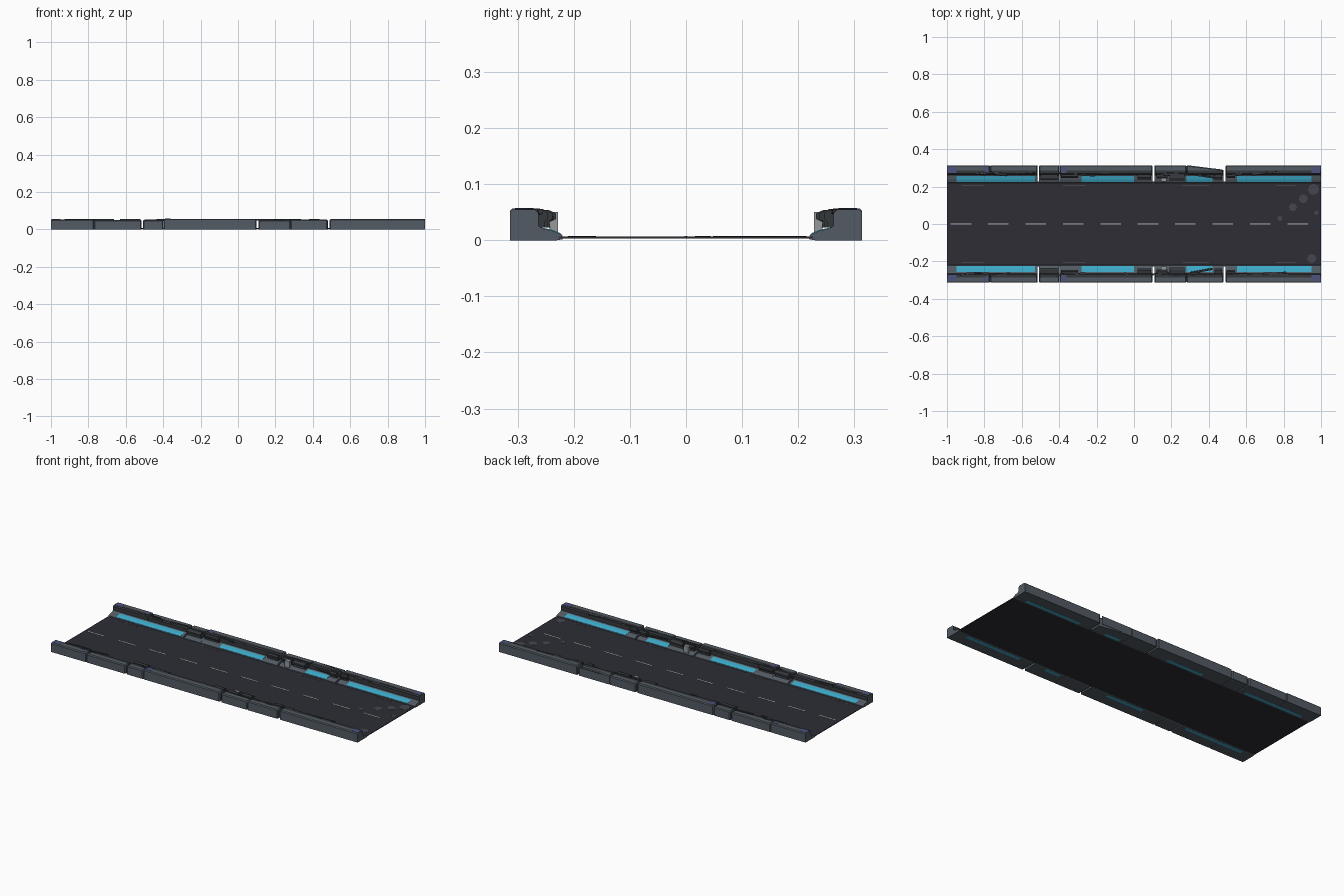
import bpy, bmesh, math, random
from mathutils import Matrix, Vector

if "Cube" in bpy.data.objects:
    bpy.data.objects.remove(bpy.data.objects["Cube"])

random.seed(4)


def material(name, rgb):
    m = bpy.data.materials.new(name)
    m.diffuse_color = (*rgb, 1)
    m.use_nodes = True
    m.node_tree.nodes["Principled BSDF"].inputs["Base Color"].default_value = m.diffuse_color
    return m


ASPHALT = material("dark asphalt", (0.026, 0.026, 0.036))
GREY = material("slate grey", (0.085, 0.105, 0.125))
DARK = material("charcoal", (0.036, 0.04, 0.046))
CYAN = material("cyan light", (0.045, 0.40, 0.58))
WHITE = material("line white", (0.55, 0.55, 0.56))
BLUE = material("faded blue", (0.075, 0.085, 0.21))
PATCH = material("road patch grey", (0.06, 0.06, 0.075))
PALE = material("pale grey", (0.30, 0.32, 0.33))


def make(name, bm, *mats):
    bmesh.ops.recalc_face_normals(bm, faces=bm.faces)
    me = bpy.data.meshes.new(name)
    bm.to_mesh(me)
    bm.free()
    for m in mats:
        me.materials.append(m)
    ob = bpy.data.objects.new(name, me)
    bpy.context.collection.objects.link(ob)
    return ob


def add_box(bm, lo, hi, turn=0.0, tilt=0.0):
    lo, hi = Vector(lo), Vector(hi)
    size = hi - lo
    mat = (Matrix.Translation((lo + hi) / 2) @ Matrix.Rotation(turn, 4, 'Z')
           @ Matrix.Rotation(tilt, 4, 'X') @ Matrix.Diagonal((*size, 1)))
    return bmesh.ops.create_cube(bm, size=1, matrix=mat)


def loft(bm, rings):
    """Skin matching closed rings and cap both ends."""
    vs = [[bm.verts.new(p) for p in r] for r in rings]
    n = len(vs[0])
    for a, b in zip(vs, vs[1:]):
        for i in range(n):
            j = (i + 1) % n
            bm.faces.new((a[i], a[j], b[j], b[i]))
    bm.faces.new(vs[0])
    bm.faces.new(vs[-1])


# Road deck
bm = bmesh.new()
add_box(bm, (-1, -0.226, 0.003), (1, 0.226, 0.0065))
make("road_deck", bm, ASPHALT)

# Centre dashes and broken edge lines
bm = bmesh.new()
for i in range(10):
    x = -0.98 + i * 0.2
    add_box(bm, (x, -0.003, 0.0065), (x + 0.11, 0.003, 0.0075))
make("centre_dashes", bm, WHITE)
bm = bmesh.new()
for s in (1, -1):
    for x0, x1 in ((-0.92, -0.80), (-0.38, -0.26), (0.26, 0.40), (0.76, 0.87)):
        y = s * 0.205
        add_box(bm, (x0, y - 0.003, 0.0065), (x1, y + 0.003, 0.0073))
make("worn_edge_lines", bm, PATCH)

# Round worn spots near one end of the road
bm = bmesh.new()
for x, y, r in ((0.78, 0.03, 0.014), (0.85, 0.09, 0.022), (0.905, 0.135, 0.024),
                (0.96, 0.185, 0.03), (0.95, -0.185, 0.025), (0.975, 0.06, 0.012)):
    bmesh.ops.create_cone(bm, cap_ends=True, segments=8, radius1=r, radius2=r,
                          depth=0.001, matrix=Matrix.Translation((x, y, 0.007)))
make("road_spots", bm, PATCH)


def profile(x, s, h, inset, outer=0.314):
    """Barrier cross-section: tall outer wall with a low inner foot."""
    o, t = outer - inset, h - inset
    pts = ((o, 0), (o, t - 0.005), (o - 0.005, t), (0.286, t), (0.270, t),
           (0.263, t - 0.006), (0.263, 0.026), (0.256, 0.021), (0.238, 0.017),
           (0.221, 0.010), (0.219, 0.002), (0.23, 0))
    return [(x, s * min(y, o), z) for y, z in pts]


# Barrier segments: start, end, height
SEGMENTS = ((-1, -0.77, 0.054), (-0.769, -0.515, 0.050), (-0.507, -0.40, 0.051),
            (-0.399, 0.099, 0.057), (0.109, 0.28, 0.051), (0.281, 0.478, 0.053),
            (0.49, 1, 0.055))
LIGHTS = ((-0.95, -0.53), (-0.28, 0.0), (0.28, 0.42), (0.55, 0.95))

for s, side in ((1, "back"), (-1, "front")):
    for k, (x0, x1, h) in enumerate(SEGMENTS):
        bm = bmesh.new()
        # the sixth segment on the back is broken to a taper
        end = 0.291 if (k == 5 and s == 1) else 0.314
        c = 0.005
        loft(bm, [profile(x0, s, h, 0.0 if x0 == -1 else 0.004),
                  profile(x0 + c, s, h, 0),
                  profile(x1 - c, s, h, 0, end),
                  profile(x1, s, h, 0.0 if x1 == 1 else 0.004, end)])
        ob = make(f"{side}_barrier_{k + 1}", bm, GREY, DARK)
        # inner part of the top and the inner wall are charcoal
        for f in ob.data.polygons:
            inner = abs(f.center.y) < 0.284 and abs(f.normal.x) < 0.8
            f.material_index = int(inner and f.center.z > 0.028)

    # Cyan light strips on the sloped foot, repeated on the underside
    bm = bmesh.new()
    for x0, x1 in LIGHTS:
        strip = [(0.2235, 0.0125), (0.238, 0.0185), (0.256, 0.0225),
                 (0.256, 0.020), (0.238, 0.016), (0.2235, 0.0105)]
        loft(bm, [[(x, s * y, z) for y, z in strip] for x in (x0, x1)])
        ys = sorted((s * 0.230, s * 0.250))
        add_box(bm, (x0 + 0.02, ys[0], 0), (x1 - 0.02, ys[1], 0.0012))
        bmesh.ops.translate(bm, verts=bm.verts[-8:], vec=(0, 0, -0.0004))
    make(f"{side}_light_strips", bm, CYAN)

    # Rounded cable housings hanging on the inner wall between the lights
    bm = bmesh.new()
    for x0, x1, d in ((-0.50, -0.41, 0.030), (-0.39, -0.30, 0.018), (0.02, 0.09, 0.026),
                      (0.12, 0.18, 0.022), (0.19, 0.27, 0.032), (0.43, 0.47, 0.026),
                      (0.495, 0.54, 0.018)):
        y = 0.264
        ring = [(y, 0.022), (y - d * 0.7, 0.023), (y - d * 0.65, 0.032),
                (y - d, 0.038), (y - d, 0.048), (y - d * 0.6, 0.054), (y, 0.052)]
        loft(bm, [[(x, s * a, b) for a, b in ring] for x in (x0, x1)])
    make(f"{side}_housings", bm, DARK)

    # Pale marker block
    bm = bmesh.new()
    ys = sorted((s * 0.228, s * 0.243))
    add_box(bm, (0.145, ys[0], 0.012), (0.175, ys[1], 0.05))
    make(f"{side}_marker", bm, PALE)

    # Broken splinters lying along the top of the wall
    bm = bmesh.new()
    for x0, x1 in ((-0.9, -0.55), (-0.4, 0.05), (0.14, 0.42), (0.55, 0.8)):
        for i in range(5):
            x = random.uniform(x0, x1)
            w = random.uniform(0.025, 0.06)
            y = s * random.uniform(0.262, 0.278)
            add_box(bm, (x - w, y - 0.004, 0.047), (x + w, y + 0.004, 0.0555),
                    random.uniform(-0.12, 0.12), random.uniform(-0.3, 0.3))
    make(f"{side}_splinters", bm, DARK)

    # Faded blue paint patches on the wall top
    bm = bmesh.new()
    for x0, x1, z in ((-0.995, -0.95, 0.054), (-0.80, -0.775, 0.054),
                      (-0.39, -0.36, 0.057), (0.95, 0.995, 0.055)):
        ys = sorted((s * 0.272, s * 0.305))
        add_box(bm, (x0, ys[0], z - 0.001), (x1, ys[1], z + 0.0006))
    make(f"{side}_blue_patches", bm, BLUE)

# Fallen slab and thin outer sheet left standing at the broken segment
bm = bmesh.new()
add_box(bm, (0.30, -0.256, 0.036), (0.42, -0.246, 0.042), 0.18, 0.2)
add_box(bm, (0.33, 0.250, 0.034), (0.44, 0.258, 0.042), -0.15, 0.2)
make("fallen_slabs", bm, DARK)
bm = bmesh.new()
add_box(bm, (0.28, 0.3125, 0), (0.48, 0.314, 0.048))
make("broken_outer_sheet", bm, GREY)
